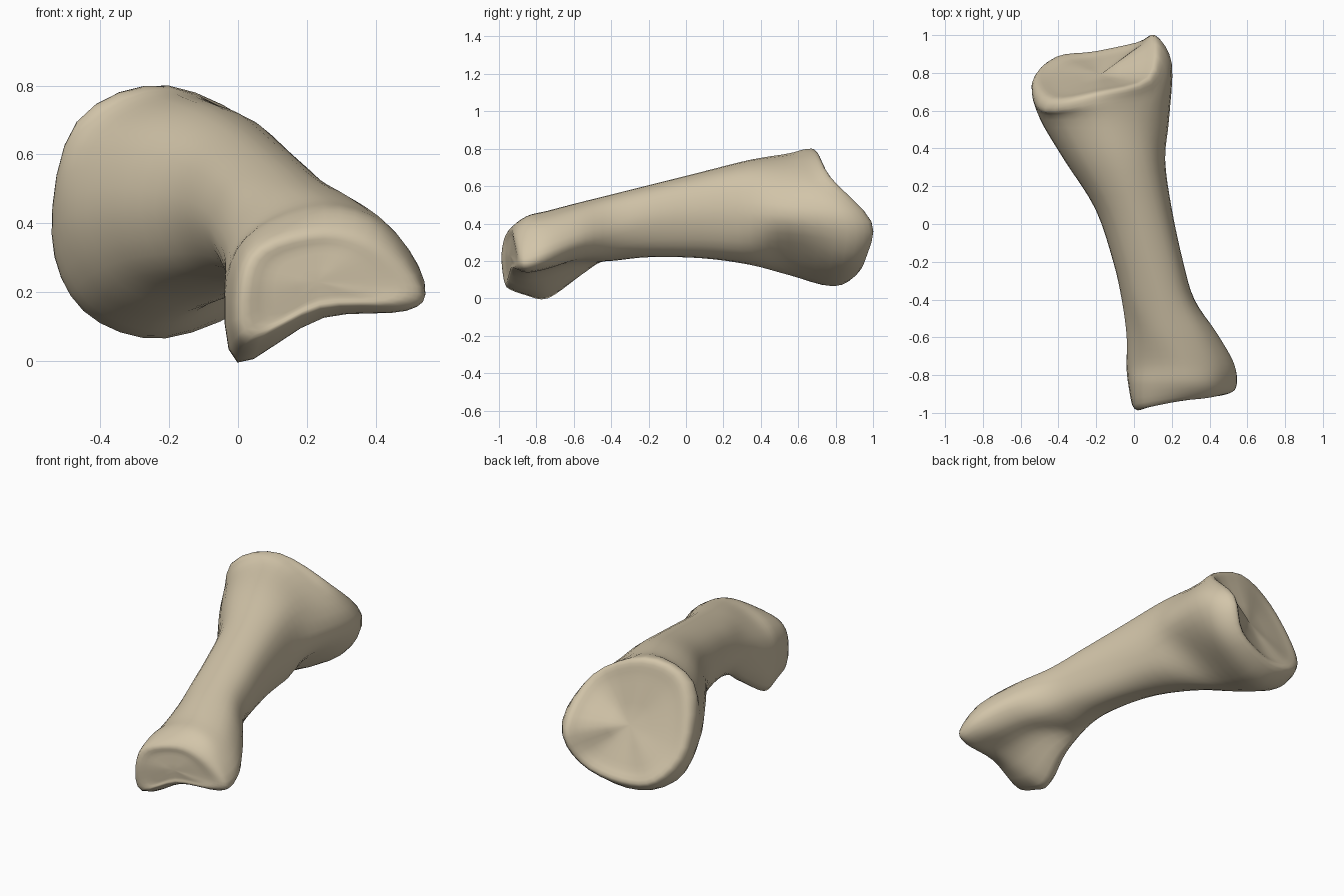
import bpy, bmesh
from mathutils import Vector

cube = bpy.data.objects.get("Cube")
if cube:
    bpy.data.objects.remove(cube, do_unlink=True)


def spline(points, steps, closed):
    """Smooth curve passing through every given point."""
    count = len(points)
    curve = []
    for i in range(count if closed else count - 1):
        picks = [i - 1, i, i + 1, i + 2]
        if closed:
            a, b, c, d = (points[k % count] for k in picks)
        else:
            a, b, c, d = (points[min(max(k, 0), count - 1)] for k in picks)
        for step in range(steps):
            t = step / steps
            curve.append(b + (c - a) * (t / 2)
                         + (a * 2 - b * 5 + c * 4 - d) * (t * t / 2)
                         + (b * 3 - a - c * 3 + d) * (t ** 3 / 2))
    if not closed:
        curve.append(points[-1])
    return curve


def outline(y, *anchors):
    """Ring through eight anchors (x, z, optional y offset), left side first."""
    points = [Vector((p[0], y + sum(p[2:]), p[1])) for p in anchors]
    return spline(points, 4, True)


def oval(y, left, top, right, bottom):
    """Ring through four extreme points, with rounded corners between them."""
    ends = (left, top, right, bottom)
    anchors = []
    for i, a in enumerate(ends):
        b = ends[(i + 1) % 4]
        inner = (b[0], a[1]) if i % 2 == 0 else (a[0], b[1])
        corner = [inner[k] + .72 * (a[k] + b[k] - 2 * inner[k]) for k in (0, 1)]
        anchors += [a, corner]
    return outline(y, *anchors)


def inset(ring, centre, amount):
    """Copy of a ring pulled towards a centre point."""
    return [p.lerp(centre, amount) for p in ring]


# Narrow head at the front: a deep knuckle on one side, a rounder one on the other
head_rim = outline(-.93, (.005, .21, -.05), (.06, .33, -.035), (.25, .38), (.4, .34, .015),
                   (.505, .22, .035), (.46, .165, .025), (.24, .15), (.03, .06, -.03))
head = [
    outline(-.85, (-.025, .24), (.05, .375), (.25, .44), (.42, .39),
            (.54, .215), (.49, .145), (.25, .125), (.005, .015)),
    outline(-.74, (-.035, .26), (.06, .4), (.24, .468), (.42, .41),
            (.53, .25), (.46, .165), (.24, .145), (0, 0)),
    outline(-.58, (-.04, .31), (.04, .45), (.18, .51), (.35, .46),
            (.44, .31), (.36, .22), (.2, .19), (.03, .11)),
]

# Slim shaft
shaft = [
    oval(-.4, (-.065, .36), (.14, .555), (.32, .36), (.1, .2)),
    oval(-.2, (-.11, .41), (.08, .605), (.26, .42), (.1, .22)),
    oval(.08, (-.205, .44), (0, .675), (.2, .45), (.03, .215)),
    oval(.34, (-.37, .45), (-.1, .74), (.165, .46), (-.08, .18)),
]

# Wide base at the back: side lump and lower lump with a hollow between them
base = [
    outline(.55, (-.495, .42), (-.42, .67), (-.18, .775), (.07, .66),
            (.185, .44), (.04, .26), (-.18, .125), (-.4, .2)),
    outline(.7, (-.54, .37), (-.47, .69, -.1), (-.2, .798, -.06), (.1, .63, -.01),
            (.2, .42, .15), (.09, .2, .14), (-.21, .065, .09), (-.45, .145, .03)),
]
base_rim = outline(.77, (-.525, .38), (-.44, .7, -.11), (-.2, .788, -.075), (.08, .65),
                   (.12, .41, .22), (.03, .21, .19), (-.21, .13, .14), (-.42, .18, .11))

head_centre, base_centre = Vector((.23, -.94, .23)), Vector((-.18, .79, .43))
rings = ([inset(head_rim, head_centre, k) for k in (.75, .35)] + [head_rim]
         + head + shaft + base + [base_rim]
         + [inset(base_rim, base_centre, k) for k in (.25, .65)])

# Run smooth curves lengthwise through the rings
lines = [spline(list(line), 4, False) for line in zip(*rings)]

# Skin the curves and close both ends
bm = bmesh.new()
strips = [[bm.verts.new(p) for p in line] for line in lines]
tips = [(0, bm.verts.new(head_centre)), (-1, bm.verts.new(base_centre))]
for i, strip in enumerate(strips):
    beside = strips[(i + 1) % len(strips)]
    for k in range(len(strip) - 1):
        bm.faces.new((strip[k], beside[k], beside[k + 1], strip[k + 1]))
    for end, tip in tips:
        bm.faces.new((strip[end], beside[end], tip))
bmesh.ops.recalc_face_normals(bm, faces=bm.faces[:])
mesh = bpy.data.meshes.new("bone")
bm.to_mesh(mesh)
bm.free()
bone = bpy.data.objects.new("bone", mesh)
bpy.context.collection.objects.link(bone)

# Bone colour
colour = (.65, .56, .40, 1)
beige = bpy.data.materials.new("bone_beige")
beige.use_nodes = True
beige.diffuse_color = colour
shader = next(n for n in beige.node_tree.nodes if n.type == "BSDF_PRINCIPLED")
shader.inputs["Base Color"].default_value = colour
mesh.materials.append(beige)
for face in mesh.polygons:
    face.use_smooth = True
